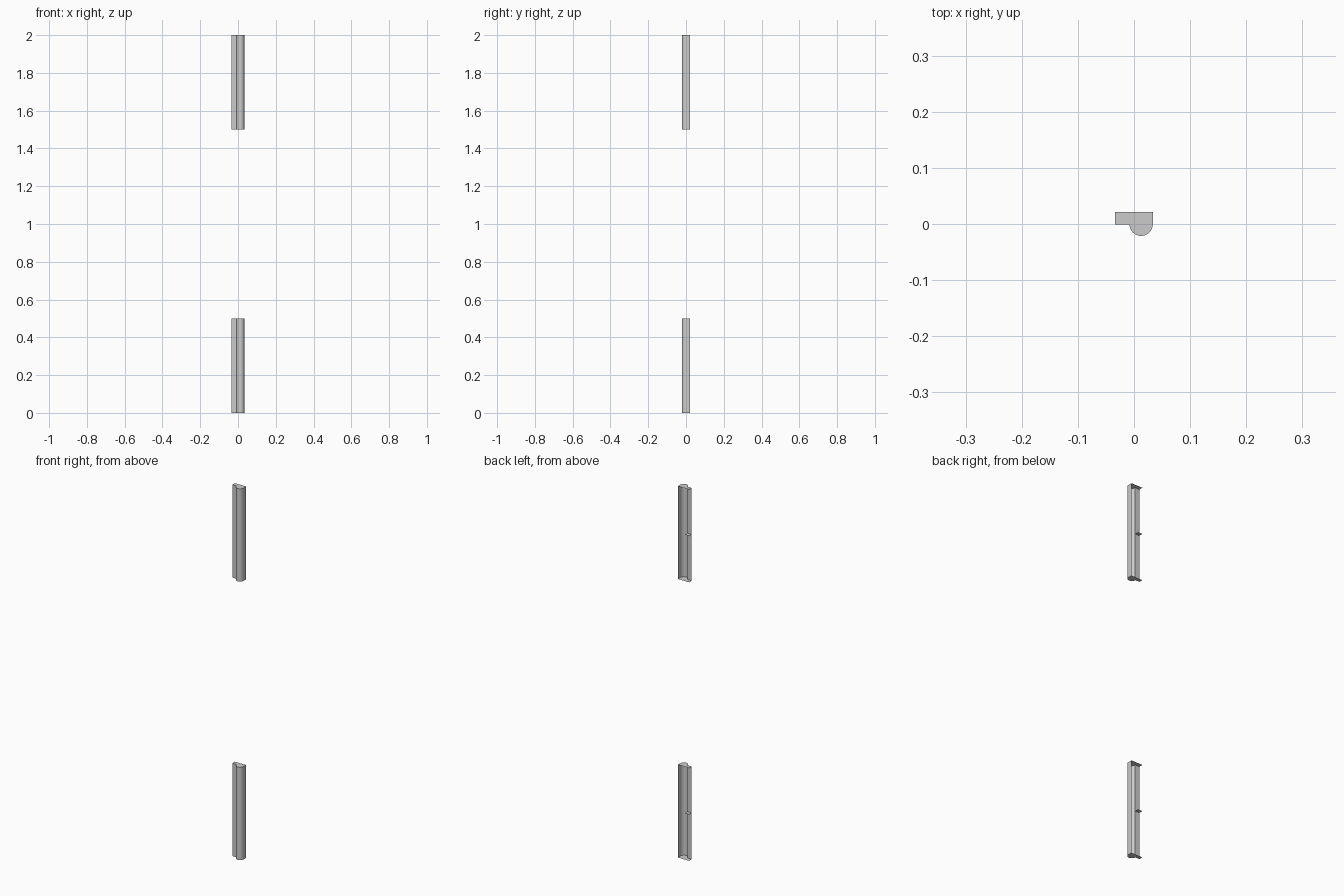
import bpy, bmesh, math

if "Cube" in bpy.data.objects:
    bpy.data.objects.remove(bpy.data.objects["Cube"])

HALF_X, BACK_Y = 0.0335, 0.0213     # outer extents
STEP_X, LEAF_Y = -0.008, -0.0005    # where the leaf meets the barrel
SEG = 0.25                          # length of one segment


def barrel_profile(steps=16):
    """U-shaped outline, from the leaf step round the front to the open back."""
    r = (HALF_X - STEP_X) / 2
    cx, cy = STEP_X + r, -BACK_Y + r
    arc = [(cx - r * math.cos(math.pi * i / steps),
            cy - r * math.sin(math.pi * i / steps)) for i in range(steps + 1)]
    return arc + [(HALF_X, BACK_Y)]


def shell(name, path, cap, z, caps):
    """Open wall along a path, with flat caps at the given heights."""
    bm = bmesh.new()
    low = [bm.verts.new((x, y, z)) for x, y in path]
    high = [bm.verts.new((x, y, z + SEG)) for x, y in path]
    for i in range(len(path) - 1):
        bm.faces.new((low[i], low[i + 1], high[i + 1], high[i]))
    for h in caps:
        ring = [bm.verts.new((x, y, h)) for x, y in cap]
        face = bm.faces.new(ring)
        face.normal_update()
        if (face.normal.z > 0) != (h > z):
            face.normal_flip()
    bmesh.ops.remove_doubles(bm, verts=bm.verts, dist=1e-5)
    mesh = bpy.data.meshes.new(name)
    bm.to_mesh(mesh)
    bm.free()
    ob = bpy.data.objects.new(name, mesh)
    bpy.context.collection.objects.link(ob)
    bpy.context.view_layer.objects.active = ob
    ob.select_set(True)
    bpy.ops.object.shade_smooth_by_angle(angle=math.radians(30))
    ob.select_set(False)


barrel = barrel_profile()
barrel_cap = barrel + [(STEP_X, BACK_Y)]
leaf = [(-HALF_X, LEAF_Y), (STEP_X, LEAF_Y)]
leaf_cap = leaf + [(STEP_X, BACK_Y), (-HALF_X, BACK_Y)]

# Two rails, each of a lower and an upper segment
for rail, base in (("lower", 0.0), ("upper", 1.5)):
    mid, top = base + SEG, base + 2 * SEG
    # rounded barrel, closed only at the rail ends
    shell(f"{rail}_rail_barrel_bottom", barrel, barrel_cap, base, [base])
    shell(f"{rail}_rail_barrel_top", barrel, barrel_cap, mid, [top])
    # flat side leaf, closed at the ends and at the joint
    shell(f"{rail}_rail_leaf_bottom", leaf, leaf_cap, base, [base, mid])
    shell(f"{rail}_rail_leaf_top", leaf, leaf_cap, mid, [top])
